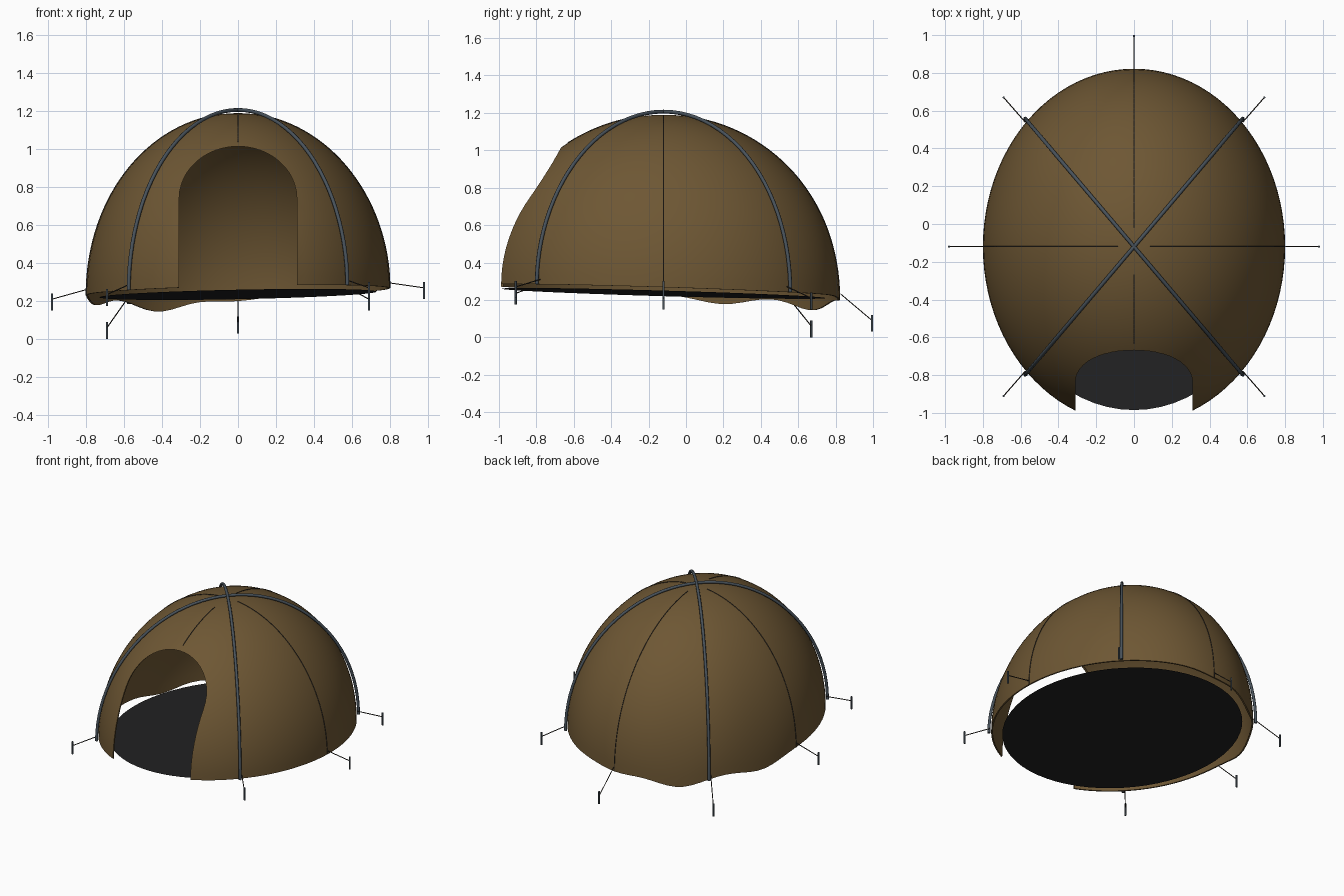
import bpy, bmesh, math
from mathutils import Vector

if "Cube" in bpy.data.objects:
    bpy.data.objects.remove(bpy.data.objects["Cube"])

RX, RY, CY, Z0, H = 0.80, 0.942, -0.12, 0.25, 0.94


def material(name, rgb):
    m = bpy.data.materials.new(name)
    m.diffuse_color = (*rgb, 1)
    m.use_nodes = True
    m.node_tree.nodes["Principled BSDF"].inputs["Base Color"].default_value = m.diffuse_color
    return m


canvas = material("brown canvas", (0.155, 0.095, 0.034))
ground_sheet = material("dark ground sheet", (0.016, 0.016, 0.017))
metal = material("slate pole", (0.065, 0.085, 0.105))
cord = material("dark cord", (0.03, 0.025, 0.02))


def add_object(name, bm, mat):
    bmesh.ops.recalc_face_normals(bm, faces=bm.faces)
    me = bpy.data.meshes.new(name)
    bm.to_mesh(me)
    bm.free()
    me.materials.append(mat)
    ob = bpy.data.objects.new(name, me)
    bpy.context.collection.objects.link(ob)
    return ob


def rim_shift(a):
    """Uneven hem: tilted, with two sagging spots at the back left."""
    s = 0.018 * math.cos(a) - 0.03 * math.sin(a)
    for deg, depth, width in ((122, 0.07, 14), (160, 0.045, 12), (92, 0.02, 12)):
        d = (math.degrees(a) - deg + 180) % 360 - 180
        s -= depth * math.exp(-(d / width) ** 2)
    return s


def dome_point(a, t, scale=1.0):
    """Point on the tent at compass angle a and elevation angle t."""
    z = Z0 + H * scale * math.sin(t) + rim_shift(a) * (1 - t / (math.pi / 2)) ** 4
    r = scale * math.cos(t)
    return Vector((RX * r * math.cos(a), CY + RY * r * math.sin(a), z))


def tube(name, points, radius, mat, sides=2):
    cu = bpy.data.curves.new(name, 'CURVE')
    cu.dimensions = '3D'
    cu.bevel_depth = radius
    cu.bevel_resolution = sides
    cu.use_fill_caps = True
    sp = cu.splines.new('POLY')
    sp.points.add(len(points) - 1)
    for p, co in zip(sp.points, points):
        p.co = (*co, 1)
    cu.materials.append(mat)
    ob = bpy.data.objects.new(name, cu)
    bpy.context.collection.objects.link(ob)
    for s in cu.splines:
        s.use_smooth = True
    return ob


# Tent shell
N, RINGS = 96, 28
bm = bmesh.new()
rows = []
for j in range(RINGS):
    t = j / RINGS * math.pi / 2
    rows.append([bm.verts.new(dome_point(2 * math.pi * i / N, t)) for i in range(N)])
top = bm.verts.new((0, CY, Z0 + H))
for j in range(RINGS - 1):
    for i in range(N):
        k = (i + 1) % N
        bm.faces.new((rows[j][i], rows[j][k], rows[j + 1][k], rows[j + 1][i]))
for i in range(N):
    bm.faces.new((rows[-1][i], rows[-1][(i + 1) % N], top))
shell = add_object("tent_shell", bm, canvas)
solid = shell.modifiers.new("thickness", 'SOLIDIFY')
solid.thickness = 0.01
solid.offset = -1

# Arched doorway cutter
bm = bmesh.new()
W, SPRING, RISE = 0.31, 0.74, 0.275
outline = [(-W, -0.2), (W, -0.2)]
outline += [(W * math.cos(k * math.pi / 24), SPRING + RISE * math.sin(k * math.pi / 24))
            for k in range(25)]
front = [bm.verts.new((x, -1.4, z)) for x, z in outline]
back = [bm.verts.new((x, -0.35, z)) for x, z in outline]
bm.faces.new(front)
bm.faces.new(back[::-1])
for i in range(len(front)):
    k = (i + 1) % len(front)
    bm.faces.new((front[i], front[k], back[k], back[i]))
cutter = add_object("doorway_cutter", bm, canvas)
cutter.hide_render = True
cut = shell.modifiers.new("doorway", 'BOOLEAN')
cut.operation = 'DIFFERENCE'
cut.solver = 'EXACT'
cut.object = cutter
bpy.context.view_layer.objects.active = shell
shell.select_set(True)
for m in ("thickness", "doorway"):
    bpy.ops.object.modifier_apply(modifier=m)
bpy.data.objects.remove(cutter, do_unlink=True)
bpy.ops.object.shade_smooth_by_angle(angle=math.radians(35))

# Tilted ground sheet
bm = bmesh.new()
ring = []
for i in range(64):
    a = 2 * math.pi * i / 64
    ring.append(bm.verts.new((0.73 * math.cos(a), CY + 0.865 * math.sin(a),
                              0.235 + 0.015 * math.cos(a) - 0.025 * math.sin(a))))
bm.faces.new(ring)
floor = add_object("ground_sheet", bm, ground_sheet)
if floor.data.polygons[0].normal.z < 0:
    floor.data.flip_normals()

# Two crossing arched poles
for name, sx in (("pole_a", 1), ("pole_b", -1)):
    a = math.atan2(1, sx)
    pts = []
    for k in range(49):
        t = math.pi * k / 48
        if t <= math.pi / 2:
            pts.append(dome_point(a, t, 1.018))
        else:
            pts.append(dome_point(a + math.pi, math.pi - t, 1.018))
    tube(name, pts, 0.010, metal)

# Seam cords down the four sides (the front one ends above the doorway)
for name, deg, lo, hi in (("seam_right", 0, 0, 84), ("seam_left", 180, 0, 84),
                          ("seam_back", 90, 0, 84), ("seam_front", 270, 57, 81)):
    pts = [dome_point(math.radians(deg), math.radians(lo + (hi - lo) * k / 30), 1.0)
           for k in range(31)]
    tube(name, pts, 0.003, cord, 1)

# Stakes and guy lines: x, y, stake foot height
stakes = {"right": (0.98, -0.12, 0.21), "left": (-0.98, -0.12, 0.15),
          "front_right": (0.69, -0.91, 0.21), "front_left": (-0.69, -0.91, 0.175),
          "back_right": (0.69, 0.67, 0.15), "back_left": (-0.69, 0.67, 0.0),
          "back": (0, 0.995, 0.03)}
for name, (x, y, z) in stakes.items():
    tube("stake_" + name, [(x, y, z), (x, y, z + 0.09)], 0.006, metal)
    a = math.atan2((y - CY) / RY, x / RX)
    tube("guy_line_" + name, [dome_point(a, 0.03, 1.005), (x, y, z + 0.06)], 0.003, cord, 1)
